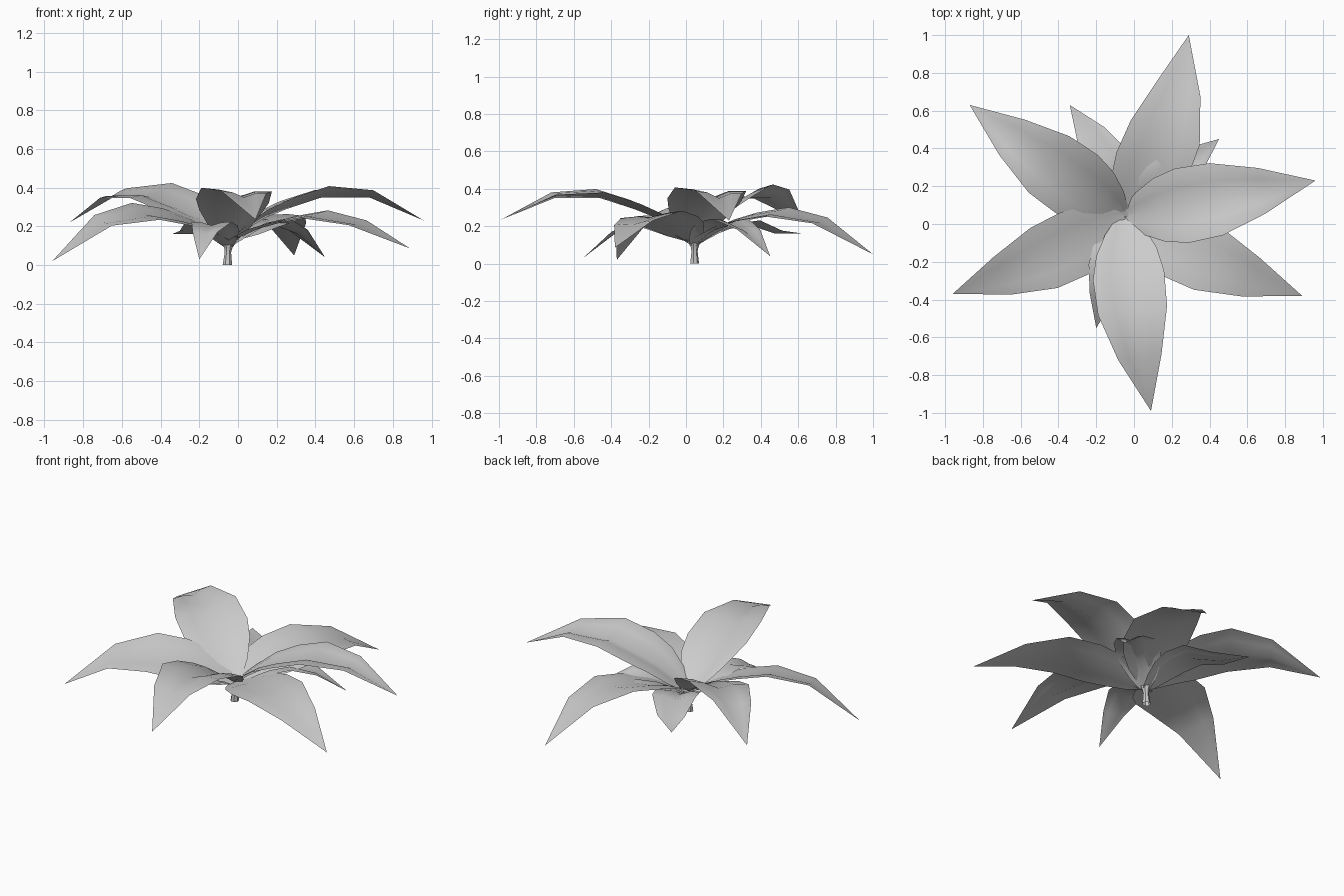
import bpy, bmesh
from mathutils import Vector

if "Cube" in bpy.data.objects:
    bpy.data.objects.remove(bpy.data.objects["Cube"])

BASE = Vector((-0.05, 0.04))
T = [0, .08, .18, .30, .48, .72, 1]          # stations along a leaf
WIDTH = [.22, .57, .85, 1, .97, .61, 0]      # relative half width
HIGH = [.12, .175, .24, .29, .35, .35]       # midrib heights by tier
MID = [.12, .15, .19, .22, .25, .21]
LOW = [.09, .12, .155, .185, .205, .16]


def finish(bm, name, angle):
    mesh = bpy.data.meshes.new(name)
    bm.to_mesh(mesh)
    bm.free()
    ob = bpy.data.objects.new(name, mesh)
    bpy.context.collection.objects.link(ob)
    bpy.ops.object.select_all(action='DESELECT')
    ob.select_set(True)
    bpy.context.view_layer.objects.active = ob
    bpy.ops.object.shade_smooth_by_angle(angle=angle)
    return ob


def leaf(name, tip, heights, half, bow, roll, lift):
    """Arching blade, creased on the midrib; bow and roll are towards its left."""
    bm = bmesh.new()
    axis = Vector(tip[:2]) - BASE
    left = Vector((-axis.y, axis.x)).normalized()
    rows = []
    for t, w, z in zip(T, WIDTH, heights + [tip[2]]):
        centre = BASE + axis * t + left * (bow * 4 * t * (1 - t))
        if w == 0:
            rows.append([bm.verts.new((*centre, z))])
            continue
        row = []
        for s in (-1, -.5, 0, .5, 1):
            p = centre + left * (s * w * half)
            up = (0, .8, .9)[int(abs(s) * 2)] * lift * w + roll * s * w
            row.append(bm.verts.new((p.x, p.y, z + up)))
        rows.append(row)
    for a, b in zip(rows, rows[1:]):
        for i in range(4):
            if len(b) == 1:
                bm.faces.new((a[i + 1], a[i], b[0]))
            else:
                bm.faces.new((a[i + 1], a[i], b[i], b[i + 1]))
    bmesh.ops.recalc_face_normals(bm, faces=bm.faces[:])
    bm.normal_update()
    if sum(f.normal.z for f in bm.faces) < 0:
        bmesh.ops.reverse_faces(bm, faces=bm.faces[:])
    return finish(bm, name, 1.4)


# Large leaves
leaf("leaf_back", (.29, 1.0, .05), [z + .01 for z in MID], .20, -.055, .025, .02)
leaf("leaf_right", (.96, .23, .23), HIGH, .20, 0, -.01, .055)
leaf("leaf_front_right", (.89, -.38, .085), MID, .185, -.025, .02, .015)
leaf("leaf_front", (.09, -.99, .235), HIGH, .19, -.025, -.01, .045)
leaf("leaf_front_left", (-.96, -.37, .02), [z + .01 for z in MID], .18, .025, -.045, .02)
leaf("leaf_back_left", (-.87, .63, .22), HIGH, .19, .01, -.04, .04)

# Small under leaves
leaf("small_leaf_back", (-.34, .63, .16), LOW, .13, -.04, 0, .03)
leaf("small_leaf_right", (.45, .45, .04), LOW, .13, 0, 0, .04)
leaf("small_leaf_front", (-.20, -.55, .03), LOW, .11, -.015, 0, .02)

# Stem with flared ends
bm = bmesh.new()
previous = None
for r, z, x in ((.025, 0, -.055), (.017, .065, -.052), (.022, .09, -.05), (.034, .12, -.05)):
    ring = bmesh.ops.create_circle(bm, segments=7, radius=r)["verts"]
    for v in ring:
        v.co += Vector((x, .045, z))
    if previous:
        for i in range(7):
            j = (i + 1) % 7
            bm.faces.new((previous[i], previous[j], ring[j], ring[i]))
    previous = ring
bmesh.ops.recalc_face_normals(bm, faces=bm.faces[:])
finish(bm, "stem", 0.8)
